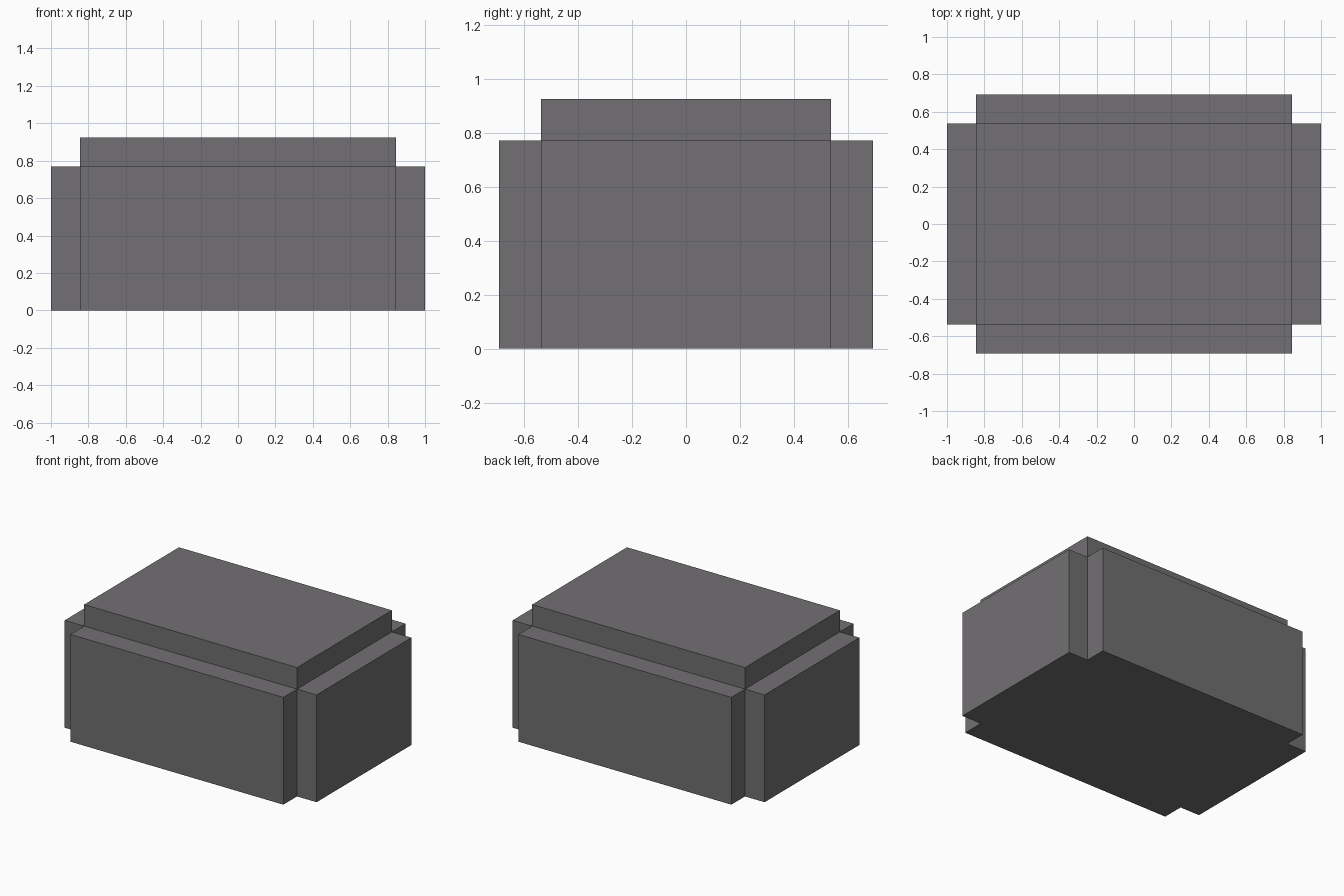
import bpy
import bmesh
from mathutils import Matrix

default = bpy.data.objects.get("Cube")
if default:
    bpy.data.objects.remove(default, do_unlink=True)

# Material
grey = bpy.data.materials.new("dark grey")
grey.use_nodes = True
colour = (0.168, 0.162, 0.168, 1.0)
grey.diffuse_color = colour
grey.node_tree.nodes["Principled BSDF"].inputs["Base Color"].default_value = colour

CORE_X, CORE_Y, CORE_Z = 1.69, 1.075, 0.77
PANEL = 0.155

# Core box standing on the ground
bm = bmesh.new()
bmesh.ops.create_cube(bm, size=1.0)
bmesh.ops.transform(
    bm,
    matrix=Matrix.Translation((0, 0, CORE_Z / 2)) @ Matrix.Diagonal((CORE_X, CORE_Y, CORE_Z, 1)),
    verts=bm.verts,
)
bm.normal_update()

# Raised panels: push out the four sides and the top, leaving the base flat
panels = [f for f in bm.faces if f.normal.z > -0.5]
raised = bmesh.ops.extrude_discrete_faces(bm, faces=panels)["faces"]
for face in raised:
    face.normal_update()
    bmesh.ops.translate(bm, vec=face.normal * PANEL, verts=face.verts)
bmesh.ops.recalc_face_normals(bm, faces=bm.faces)

mesh = bpy.data.meshes.new("panelled_box")
bm.to_mesh(mesh)
bm.free()
mesh.materials.append(grey)
box = bpy.data.objects.new("panelled_box", mesh)
bpy.context.collection.objects.link(box)
